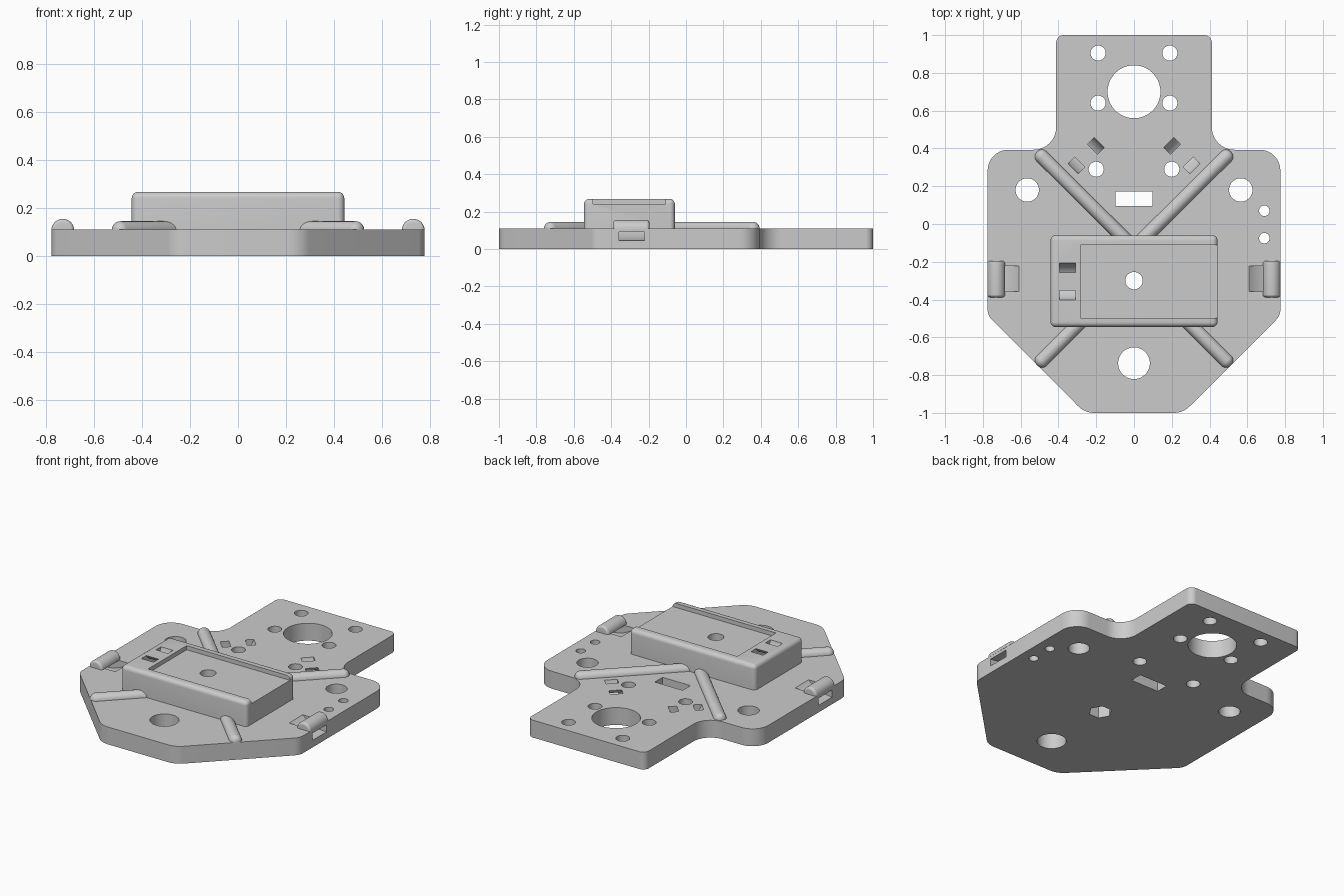
import bpy, bmesh
from math import pi, cos, sin, tan, radians
from mathutils import Vector, Matrix

cube = bpy.data.objects.get("Cube")
if cube:
    bpy.data.objects.remove(cube, do_unlink=True)

T = 0.11            # plate thickness
TRAY_TOP = 0.267

grey = bpy.data.materials.new("light_grey")
grey.use_nodes = True
grey.diffuse_color = (0.6, 0.6, 0.6, 1)
grey.node_tree.nodes["Principled BSDF"].inputs["Base Color"].default_value = (0.6, 0.6, 0.6, 1)


def finish(name, bm, matrix=Matrix()):
    bmesh.ops.transform(bm, matrix=matrix, verts=bm.verts)
    bmesh.ops.recalc_face_normals(bm, faces=bm.faces)
    mesh = bpy.data.meshes.new(name)
    bm.to_mesh(mesh)
    bm.free()
    mesh.materials.append(grey)
    obj = bpy.data.objects.new(name, mesh)
    bpy.context.collection.objects.link(obj)
    return obj


def prism(name, outline, z0, z1, matrix=Matrix()):
    """Extrude a flat outline from z0 to z1, then place it."""
    bm = bmesh.new()
    face = bm.faces.new([bm.verts.new((p[0], p[1], z0)) for p in outline])
    ext = bmesh.ops.extrude_face_region(bm, geom=[face])
    top = [v for v in ext["geom"] if isinstance(v, bmesh.types.BMVert)]
    bmesh.ops.translate(bm, vec=(0, 0, z1 - z0), verts=top)
    return finish(name, bm, matrix)


def circle(x, y, r, n=40):
    return [(x + r * cos(2 * pi * i / n), y + r * sin(2 * pi * i / n)) for i in range(n)]


def rect(x0, y0, x1, y1):
    return [(x0, y0), (x1, y0), (x1, y1), (x0, y1)]


def fillet(corners, steps=10):
    """Round every (x, y, radius) corner of a polygon."""
    out = []
    for i, (x, y, r) in enumerate(corners):
        p = Vector((x, y, 0))
        a = (Vector((*corners[i - 1][:2], 0)) - p).normalized()
        b = (Vector((*corners[(i + 1) % len(corners)][:2], 0)) - p).normalized()
        half = a.angle(b) / 2
        centre = p + (a + b).normalized() * r / sin(half)
        start = (p + a * r / tan(half) - centre).normalized()
        end = (p + b * r / tan(half) - centre).normalized()
        out += [centre + start.slerp(end, k / steps).normalized() * r for k in range(steps + 1)]
    return out


def tie_channel(x, y, z, turn, r_in, r_out, width):
    """Half ring cutter that dips below the surface along direction turn."""
    angles = [pi + pi * i / 32 for i in range(33)]
    ring = [(r_out * cos(a), r_out * sin(a)) for a in angles]
    ring += [(r_in * cos(a), r_in * sin(a)) for a in reversed(angles)]
    place = Matrix.Translation((x, y, z)) @ Matrix.Rotation(turn, 4, "Z") @ Matrix.Rotation(pi / 2, 4, "X")
    return prism("cutter", ring, -width / 2, width / 2, place)


def half_rod(name, p0, p1, r, round_r):
    """Half round bar lying on the plate, with its end edges rounded by round_r."""
    d = Vector((p1[0] - p0[0], p1[1] - p0[1], 0))
    length = d.length
    arc = [i * pi / 16 for i in range(9)]
    flat = r - round_r
    prof = [(0, 0)] + [(round_r * (1 - cos(a)), flat + round_r * sin(a)) for a in arc]
    prof += [(length - s, h) for s, h in reversed(prof)]
    bm = bmesh.new()
    verts = [bm.verts.new((s, h, 0)) for s, h in prof]
    edges = [bm.edges.new(pair) for pair in zip(verts, verts[1:])]
    bmesh.ops.spin(bm, geom=verts + edges, cent=(0, 0, 0), axis=(1, 0, 0), angle=pi, steps=20)
    bmesh.ops.remove_doubles(bm, verts=bm.verts, dist=1e-5)
    bmesh.ops.dissolve_degenerate(bm, edges=bm.edges, dist=1e-5)
    bmesh.ops.holes_fill(bm, edges=[e for e in bm.edges if e.is_boundary], sides=0)
    # keep the dome upward
    if sum(v.co.z for v in bm.verts) < 0:
        bmesh.ops.rotate(bm, cent=(0, 0, 0), matrix=Matrix.Rotation(pi, 3, "X"), verts=bm.verts)
    place = Matrix.Translation((p0[0], p0[1], T - 0.002)) @ d.to_track_quat("X", "Z").to_matrix().to_4x4()
    return finish(name, bm, place)


def carve(obj, cutters):
    """Subtract the cutters, bake the result and remove them."""
    for c in cutters:
        mod = obj.modifiers.new("cut", "BOOLEAN")
        mod.operation = "DIFFERENCE"
        mod.solver = "EXACT"
        mod.object = c
    bpy.context.view_layer.update()
    mesh = bpy.data.meshes.new_from_object(obj.evaluated_get(bpy.context.evaluated_depsgraph_get()))
    obj.modifiers.clear()
    obj.data = mesh
    for c in cutters:
        bpy.data.objects.remove(c, do_unlink=True)


def drill(outline, z0=-0.1, z1=0.4):
    return prism("cutter", outline, z0, z1)


# Base plate outline: right half mirrored to the left
half = [(0.26, -1, 0.12), (0.775, -0.485, 0.08), (0.775, 0.393, 0.11), (0.412, 0.393, 0.12), (0.412, 1, 0.04)]
outline = half + [(-x, y, r) for x, y, r in reversed(half)]
plate = prism("base_plate", fillet(outline), 0, T)

# Plate holes, slots, nut pocket and tie channels
cuts = [drill(circle(0, 0.7, 0.14, 64)), drill(circle(0, -0.737, 0.084, 48)),
        drill(circle(0.69, 0.07, 0.028)), drill(circle(0.69, -0.075, 0.028)),
        drill(rect(-0.098, 0.095, 0.098, 0.173)),
        drill(circle(0, -0.3, 0.046)), drill(circle(0, -0.3, 0.068, 6), -0.1, 0.09)]
for s in (-1, 1):
    for x, y, r in ((0.19, 0.905, 0.04), (0.19, 0.64, 0.04), (0.2, 0.29, 0.04), (0.565, 0.18, 0.062)):
        cuts.append(drill(circle(s * x, y, r)))
    cuts.append(tie_channel(s * 0.253, 0.362, 0.13, -s * pi / 4, 0.052, 0.1, 0.075))
    cuts.append(tie_channel(s * 0.775, -0.29, 0.29, 0, 0.2, 0.245, 0.137))
carve(plate, cuts)

# Raised tray with rounded top and upright edges
tray = prism("raised_tray", rect(-0.442, -0.545, 0.442, -0.06), T, TRAY_TOP)
bm = bmesh.new()
bm.from_mesh(tray.data)
bmesh.ops.bevel(bm, geom=[e for e in bm.edges if max(v.co.z for v in e.verts) > T + 0.01],
                offset=0.026, offset_type="OFFSET", segments=6, profile=0.5, affect="EDGES")
bm.to_mesh(tray.data)
bm.free()
carve(tray, [drill(rect(-0.283, -0.497, 0.6, -0.11), 0.241),
             drill(circle(0, -0.3, 0.046)),
             tie_channel(-0.353, -0.305, TRAY_TOP + 0.02, pi / 2, 0.052, 0.1, 0.085)])

# Diagonal ribs and side bars, one of each per side
parts = [plate, tray]
for s, side in ((-1, "right"), (1, "left")):
    parts.append(half_rod(f"back_rib_{side}", (s * 0.513, 0.382), (0, -0.128), 0.037, 0.034))
    parts.append(half_rod(f"front_rib_{side}", (s * 0.513, -0.748), (s * 0.2, -0.435), 0.037, 0.034))
    parts.append(half_rod(f"side_bar_{side}", (s * 0.729, -0.388), (s * 0.729, -0.196), 0.047, 0.015))

# Smooth the curved surfaces, keep the edges sharp
bpy.ops.object.select_all(action="DESELECT")
for p in parts:
    p.select_set(True)
bpy.context.view_layer.objects.active = plate
bpy.ops.object.shade_smooth_by_angle(angle=radians(30))
